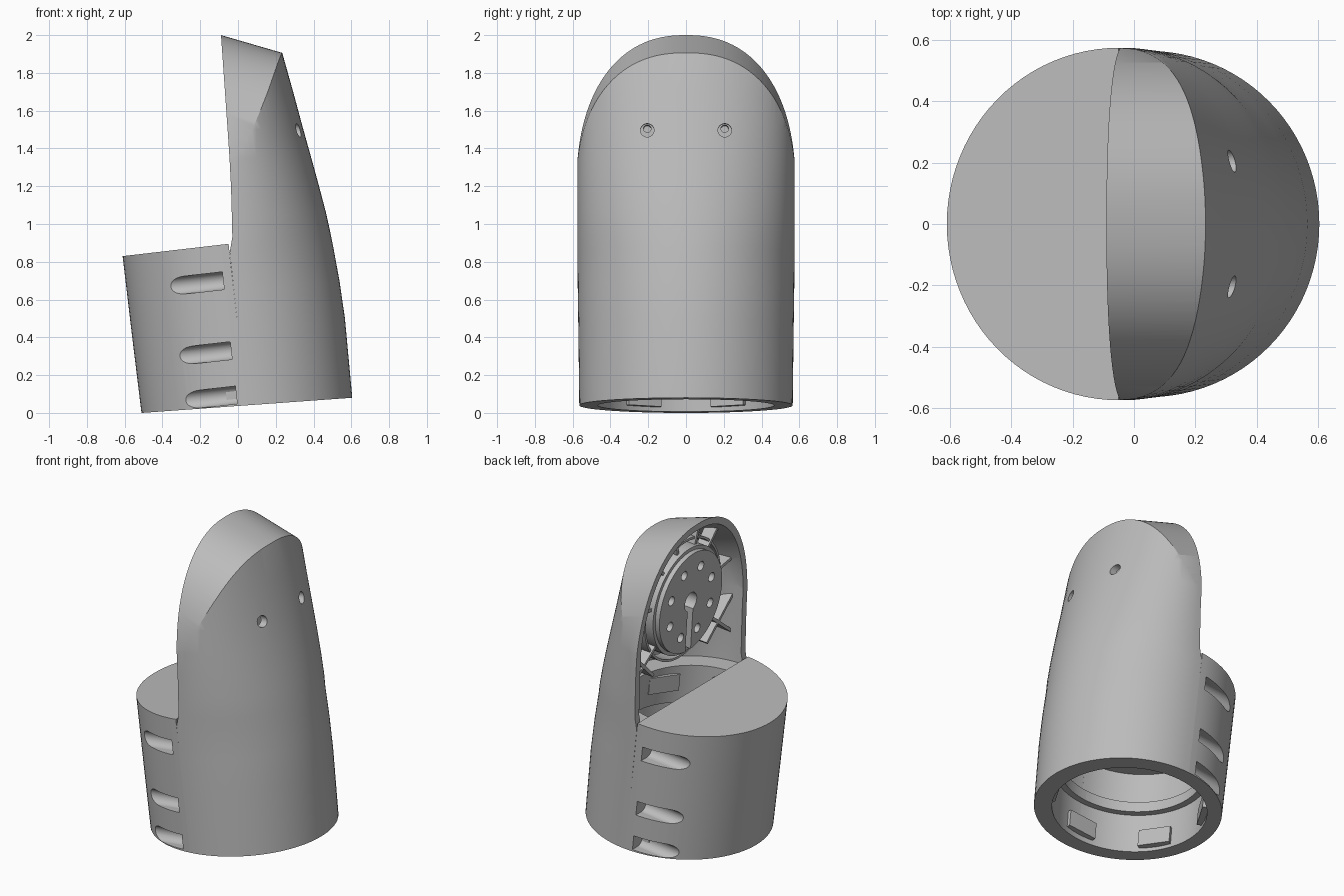
import bpy, bmesh, math
from mathutils import Vector, Matrix

if "Cube" in bpy.data.objects:
    bpy.data.objects.remove(bpy.data.objects["Cube"])

GREY = 0.5
mat = bpy.data.materials.new("plain_grey")
mat.use_nodes = True
mat.diffuse_color = (GREY, GREY, GREY, 1)
mat.node_tree.nodes["Principled BSDF"].inputs["Base Color"].default_value = (GREY, GREY, GREY, 1)


def make(name, bm):
    bmesh.ops.recalc_face_normals(bm, faces=bm.faces)
    me = bpy.data.meshes.new(name)
    bm.to_mesh(me)
    bm.free()
    me.materials.append(mat)
    ob = bpy.data.objects.new(name, me)
    bpy.context.scene.collection.objects.link(ob)
    return ob


def activate(ob):
    bpy.ops.object.select_all(action='DESELECT')
    ob.select_set(True)
    bpy.context.view_layer.objects.active = ob


def boolean(ob, tool, op='DIFFERENCE', keep=False):
    activate(ob)
    mod = ob.modifiers.new("cut", 'BOOLEAN')
    mod.operation, mod.object, mod.solver = op, tool, 'EXACT'
    bpy.ops.object.modifier_apply(modifier=mod.name)
    if not keep:
        bpy.data.objects.remove(tool)


def smooth(ob):
    activate(ob)
    bpy.ops.object.shade_smooth_by_angle(angle=math.radians(28))


def loft(name, rings):
    """Closed solid through rings of equal point count."""
    bm = bmesh.new()
    vs = [[bm.verts.new(p) for p in ring] for ring in rings]
    n = len(vs[0])
    for lo, hi in zip(vs, vs[1:]):
        for i in range(n):
            j = (i + 1) % n
            bm.faces.new((lo[i], lo[j], hi[j], hi[i]))
    bm.faces.new(vs[0])
    bm.faces.new(vs[-1])
    return make(name, bm)


def half_ring(level, side, t=0.0, ext=0.0, n=48):
    """Half ellipse bulging to one side in x, optionally extended past its chord."""
    zc, x0, a, b, slope = level
    pts = []
    for i in range(n + 1):
        th = math.pi * (i / n - 0.5)
        pts.append((x0 + side * (a - t) * math.cos(th), (b - t) * math.sin(th)))
    if ext:
        pts += [(x0 - side * ext, b - t), (x0 - side * ext, t - b)]
    return [(x, y, zc + slope * (x - x0)) for x, y in pts]


def at(levels, z):
    """Interpolated level at height z."""
    if z <= levels[0][0]:
        return (z,) + levels[0][1:]
    for p, q in zip(levels, levels[1:]):
        if z <= q[0]:
            f = (z - p[0]) / (q[0] - p[0])
            return tuple(u + (v - u) * f for u, v in zip(p, q))
    return (z,) + levels[-1][1:]


def cyl(name, p0, p1, r, n=48):
    p0, p1 = Vector(p0), Vector(p1)
    d = p1 - p0
    m = Matrix.Translation((p0 + p1) / 2) @ d.to_track_quat('Z', 'Y').to_matrix().to_4x4()
    bm = bmesh.new()
    bmesh.ops.create_cone(bm, cap_ends=True, segments=n, radius1=r, radius2=r,
                          depth=d.length, matrix=m)
    return make(name, bm)


def box(name, size, m):
    bm = bmesh.new()
    bmesh.ops.create_cube(bm, size=1, matrix=m @ Matrix.Diagonal((*size, 1)))
    return make(name, bm)


def arch(name, w, h):
    """Full-shouldered round-topped prism running along a sloping direction."""
    pts = [(-w, -1.0)]
    for i in range(97):
        c, s = math.cos(math.pi * i / 96), math.sin(math.pi * i / 96)
        e = 2 / 2.3
        pts.append((-w * math.copysign(abs(c) ** e, c), 1.2 + h * abs(s) ** e))
    pts.append((w, -1.0))
    return loft(name, [[(x, y, z - 0.29 * (x + 0.09)) for y, z in pts] for x in (-0.9, 0.9)])


# Section levels: height, chord x, x radius, y radius, slope
SHELL = [(.04, .047, .558, .565, .072), (.45, 0, .566, .57, .09), (.65, -.022, .56, .573, .08),
         (.85, -.044, .548, .575, .055), (.93, -.03, .52, .575, .04), (1.06, -.033, .497, .575, .015),
         (1.2, -.037, .466, .575, 0), (1.35, -.045, .433, .574, 0), (1.5, -.055, .401, .572, 0),
         (1.7, -.069, .361, .569, 0), (1.9, -.083, .319, .565, 0), (2.1, -.097, .26, .55, 0)]
DRUM = [(.04, .047, .558, .565, .072), (.45, 0, .56, .57, .09), (.895, -.05, .561, .575, .116)]
LOWER = [(-.15, .1), (.3, .1), (.3, .14), (.37, .14), (.37, .1), (.6, .1), (.6, .17)]

# Tall shell, hollowed, with a shelf where the wall thins
shell = loft("shell", [half_ring(l, 1) for l in SHELL])
boolean(shell, arch("arch_outer", .58, .8), 'INTERSECT')
inner = LOWER + [(.86, .17)] + [(l[0] + .01, .045) for l in SHELL[3:]]
cavity = loft("cavity", [half_ring(at(SHELL, z), 1, t, .3) for z, t in inner])
boolean(cavity, arch("arch_inner", .537, .757), 'INTERSECT')
boolean(shell, cavity, keep=True)
for s in (-1, 1):
    boolean(shell, cyl("screw_hole", (.2, s * .205, 1.49), (.6, s * .205, 1.51), .036, 24))
smooth(shell)

# Capped half drum with round-bottomed side channels
drum = loft("drum", [half_ring(l, -1) for l in DRUM])
boolean(drum, loft("drum_hollow", [half_ring(at(DRUM, z), -1, t, .3) for z, t in LOWER + [(.84, .17)]]))
for z in (.70, .33, .095):
    x0 = at(DRUM, z)[1]
    for s in (-1, 1):
        m = Matrix.Translation((x0 - .05, s * .512, z)) @ Matrix.Rotation(-.113, 4, 'Y')
        boolean(drum, cyl("channel", m @ Vector(), m @ Vector((-.6, 0, 0)), .047, 32))
        boolean(drum, box("channel_mouth", (.6, .2, .094), m @ Matrix.Translation((-.3, s * .1, 0))))
smooth(drum)

# Round hub facing the open side
HUB = Matrix.Translation((-.035, 0, 1.47)) @ Matrix.Rotation(-.065, 4, 'Y')


def hub_cyl(name, x0, x1, r, y=0, z=0, n=64):
    return cyl(name, HUB @ Vector((x0, y, z)), HUB @ Vector((x1, y, z)), r, n)


def tube(name, x0, x1, r_out, r_in):
    ob = hub_cyl(name, x0, x1, r_out)
    boolean(ob, hub_cyl("bore", x0 - .1, x1 + .1, r_in))
    return ob


hub = hub_cyl("hub_disc", 0, .23, .325)
boolean(hub, hub_cyl("centre_hole", -.1, .14, .062, n=32))
boolean(hub, box("key_slot", (.16, .055, .4), HUB @ Matrix.Translation((0, 0, -.2))))
for k in range(8):
    a = math.pi * (k + .5) / 4
    boolean(hub, hub_cyl("bolt_hole", -.1, .1, .03, .225 * math.cos(a), .225 * math.sin(a), 20))
for s in (-1, 1):
    boolean(hub, hub_cyl("screw_bore", .15, .4, .02, s * .205, .02, 16))
smooth(hub)
for part in (tube("hub_collar", .03, .22, .348, .32), tube("hub_lip", .06, .16, .395, .38)):
    smooth(part)

# Thin radial ribs and crossed braces between hub and shell wall
for i, deg in enumerate((10, 48, 75, 105, 132, 170, 218, 322)):
    m = HUB @ Matrix.Rotation(math.radians(deg), 4, 'X') @ Matrix.Translation((.09, .56, 0))
    rib = box(f"rib_{i + 1}", (.08, .44, .02), m)
    boolean(rib, cavity, 'INTERSECT', keep=True)
for s in (-1, 1):
    m = HUB @ Matrix.Translation((.09, s * .41, -.28)) @ Matrix.Rotation(s * .75, 4, 'X')
    brace = box("brace_" + ("back" if s > 0 else "front"), (.08, .36, .02), m)
    boolean(brace, cavity, 'INTERSECT', keep=True)
bpy.data.objects.remove(cavity)

# Rectangular pads inside the base and tabs below the shelf
for name, z, cx, r in (("base_pad", .13, .035, .45), ("shelf_tab", .74, -.03, .385)):
    for k in range(6):
        m = (Matrix.Translation((cx, 0, z)) @ Matrix.Rotation(-.1, 4, 'Y')
             @ Matrix.Rotation(math.pi * (2 * k + 1) / 6, 4, 'Z') @ Matrix.Translation((r, 0, 0)))
        box(f"{name}_{k + 1}", (.04, .2, .11), m)
